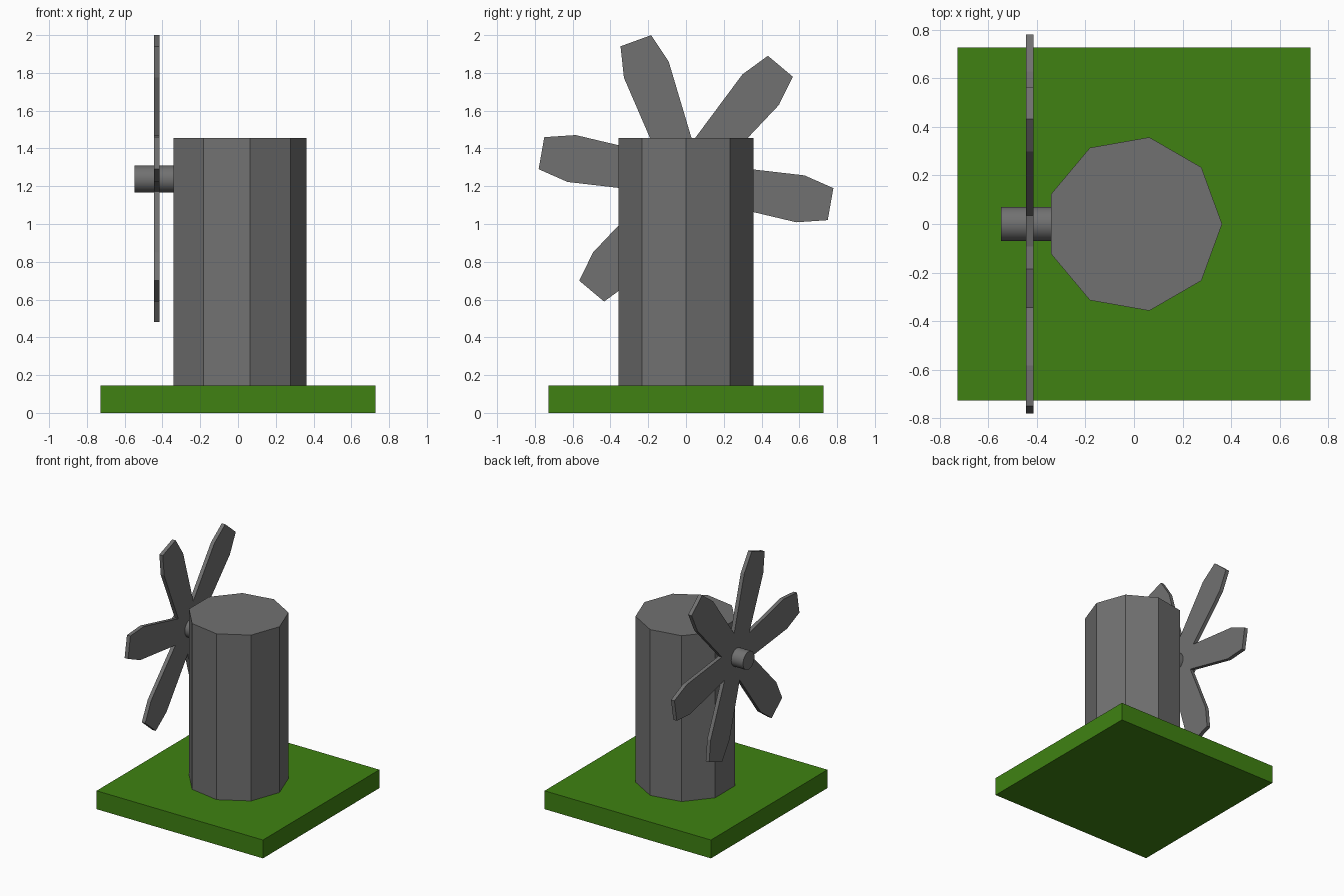
import bpy, bmesh
from math import sin, cos, radians, pi

if "Cube" in bpy.data.objects:
    bpy.data.objects.remove(bpy.data.objects["Cube"])

HUB_Z = 1.24


def material(name, color):
    mat = bpy.data.materials.new(name)
    mat.diffuse_color = (*color, 1)
    mat.use_nodes = True
    mat.node_tree.nodes["Principled BSDF"].inputs["Base Color"].default_value = mat.diffuse_color
    return mat


green = material("grass_green", (0.05, 0.222, 0.006))
grey = material("dark_grey", (0.165, 0.165, 0.165))


def prism(name, points, depth, mat):
    """Extrude a closed 3D outline by the vector depth."""
    bm = bmesh.new()
    face = bm.faces.new([bm.verts.new(p) for p in points])
    ext = bmesh.ops.extrude_face_region(bm, geom=[face], use_keep_orig=True)
    verts = [g for g in ext["geom"] if isinstance(g, bmesh.types.BMVert)]
    bmesh.ops.translate(bm, verts=verts, vec=depth)
    bmesh.ops.recalc_face_normals(bm, faces=bm.faces)
    mesh = bpy.data.meshes.new(name)
    bm.to_mesh(mesh)
    bm.free()
    mesh.materials.append(mat)
    obj = bpy.data.objects.new(name, mesh)
    bpy.context.collection.objects.link(obj)
    return obj


# Grass base slab
h = 0.727
prism("grass_base", [(-h, -h, 0), (h, -h, 0), (h, h, 0), (-h, h, 0)], (0, 0, 0.145), green)

# Nine-sided tower, one corner pointing to +x
ring = [2 * pi * i / 9 for i in range(9)]
prism("tower", [(0.363 * cos(a), 0.363 * sin(a), 0.145) for a in ring], (0, 0, 1.31), grey)

# Six-bladed rotor: each blade is (distance along, offset across), turned about the hub
blade = [(0.615, -0.126), (0.777, -0.086), (0.777, 0.086), (0.615, 0.126), (0.173, 0.1)]
outline = []
for i in range(6):
    a = radians(-10 + 60 * i)
    for d, w in blade:
        outline.append((-0.445, d * cos(a) - w * sin(a), HUB_Z + d * sin(a) + w * cos(a)))
prism("rotor", outline, (0.03, 0, 0), grey)

# Axle running from the tower through the rotor
bpy.ops.mesh.primitive_cylinder_add(vertices=32, radius=0.071, depth=0.22,
                                    location=(-0.438, 0, HUB_Z - 0.002), rotation=(0, pi / 2, 0))
axle = bpy.context.object
axle.name = "axle"
axle.data.materials.append(grey)
bpy.ops.object.shade_smooth_by_angle(angle=radians(30))
